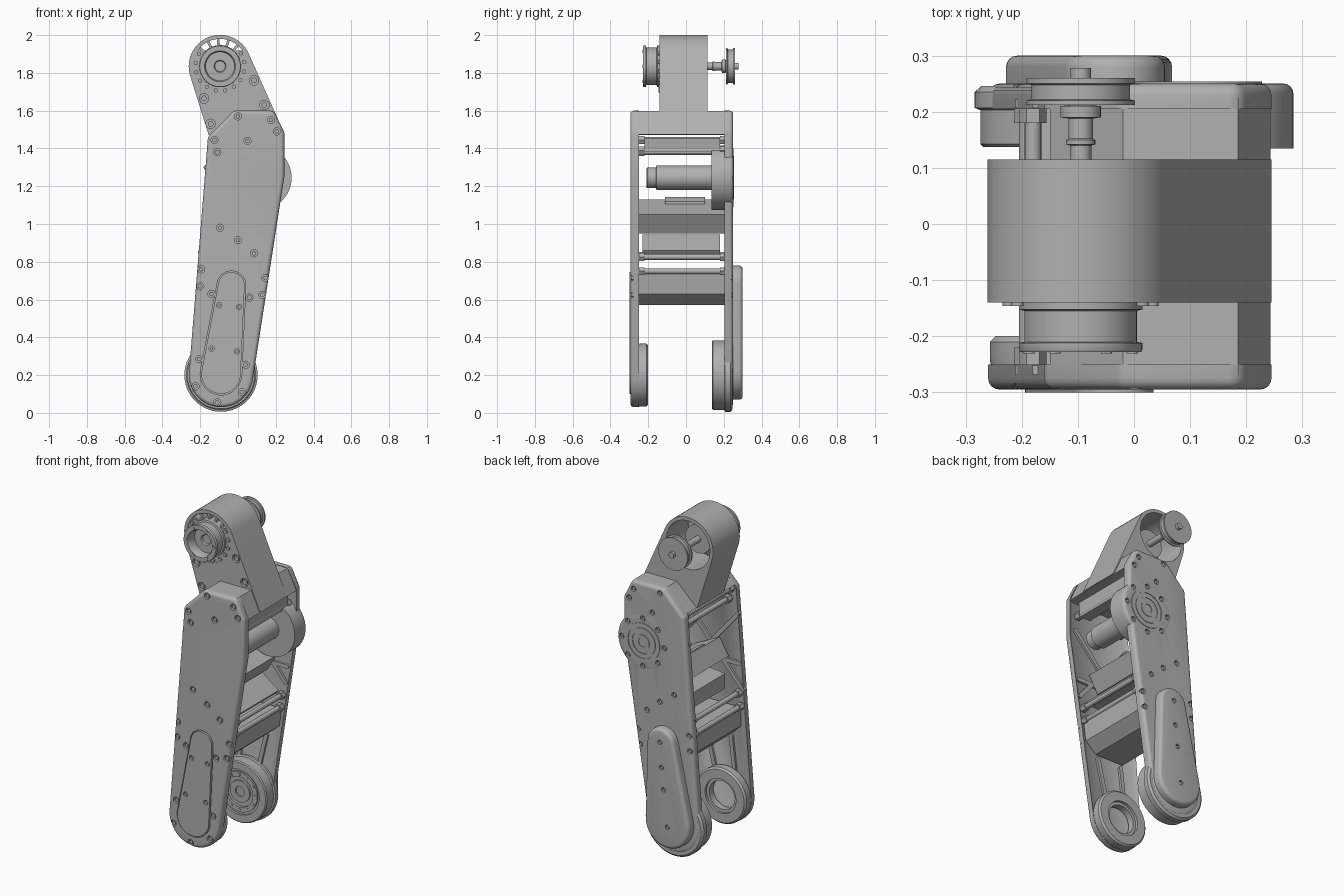
import bpy, bmesh, math

if "Cube" in bpy.data.objects:
    bpy.data.objects.remove(bpy.data.objects["Cube"])

GREY = (0.44, 0.44, 0.44, 1)
grey = bpy.data.materials.new("machined_grey")
grey.use_nodes = True
grey.diffuse_color = GREY
grey.node_tree.nodes["Principled BSDF"].inputs["Base Color"].default_value = GREY


def finish(name, bm):
    bmesh.ops.remove_doubles(bm, verts=bm.verts, dist=1e-5)
    bmesh.ops.recalc_face_normals(bm, faces=bm.faces)
    mesh = bpy.data.meshes.new(name)
    bm.to_mesh(mesh)
    bm.free()
    mesh.materials.append(grey)
    obj = bpy.data.objects.new(name, mesh)
    bpy.context.collection.objects.link(obj)
    smooth(obj)
    return obj


def smooth(obj):
    bpy.ops.object.select_all(action='DESELECT')
    obj.select_set(True)
    bpy.context.view_layer.objects.active = obj
    bpy.ops.object.shade_smooth_by_angle(angle=math.radians(32))


def around(centre, r, count, start=0.0, step=None):
    step = step or 360 / count
    return [(centre[0] + r * math.cos(math.radians(start + i * step)),
             centre[1] + r * math.sin(math.radians(start + i * step))) for i in range(count)]


def half_hull(pts):
    chain = []
    for p in pts:
        while len(chain) > 1:
            a, b = chain[-2:]
            if (b[0] - a[0]) * (p[1] - a[1]) - (b[1] - a[1]) * (p[0] - a[0]) > 1e-9:
                break
            chain.pop()
        chain.append(p)
    return chain[:-1]


def prism(name, circles, y0, y1, round_at=None, size=0.02, pocket=0):
    """Extrude the hull of (x, z, radius) circles from y0 to y1."""
    pts = []
    for x, z, r in circles:
        pts += around((x, z), r, 1 if r == 0 else (48 if r > 0.05 else 16))
    pts = sorted({(round(x, 5), round(z, 5)) for x, z in pts})
    hull = half_hull(pts) + half_hull(pts[::-1])
    bm = bmesh.new()
    rings = [[bm.verts.new((x, y, z)) for x, z in hull] for y in (y0, y1)]
    caps = {y: bm.faces.new(ring) for y, ring in zip((y0, y1), rings)}
    n = len(hull)
    for i in range(n):
        j = (i + 1) % n
        bm.faces.new((rings[0][i], rings[0][j], rings[1][j], rings[1][i]))
    bmesh.ops.recalc_face_normals(bm, faces=bm.faces)
    if pocket:
        inner = caps[y0 if round_at == y1 else y1]
        bmesh.ops.inset_region(bm, faces=[inner], thickness=0.025)
        bmesh.ops.translate(bm, verts=inner.verts, vec=(0, pocket, 0))
    if round_at is not None:
        bmesh.ops.bevel(bm, geom=list(caps[round_at].edges), offset=size, segments=4,
                        profile=0.5, affect='EDGES')
    return finish(name, bm)


def lathe(name, x, z, profile, n=64, closed=False):
    """Turn (radius, y) points about an axis along y through (x, z)."""
    bm = bmesh.new()
    rows = []
    for i in range(n):
        a = i * math.tau / n
        rows.append([bm.verts.new((x + r * math.cos(a), y, z + r * math.sin(a)))
                     for r, y in profile])
    count = len(profile) - (0 if closed else 1)
    for i in range(n):
        a, b = rows[i], rows[(i + 1) % n]
        for k in range(count):
            m = (k + 1) % len(profile)
            bm.faces.new((a[k], b[k], b[m], a[m]))
    return finish(name, bm)


def rod(name, x, z, r, y0, y1, n=32):
    return lathe(name, x, z, [(0, y0), (r, y0), (r, y1), (0, y1)], n)


def combine(obj, other, operation='DIFFERENCE'):
    mod = obj.modifiers.new("combine", 'BOOLEAN')
    mod.object, mod.operation, mod.solver = other, operation, 'EXACT'
    bpy.ops.object.select_all(action='DESELECT')
    obj.select_set(True)
    bpy.context.view_layer.objects.active = obj
    bpy.ops.object.modifier_apply(modifier=mod.name)
    bpy.data.objects.remove(other)
    smooth(obj)


def bolt_holes(obj, spots, y, inward, r=0.019):
    """Sink round counterbores with a screw head in each."""
    bm = bmesh.new()
    heads = bmesh.new()
    for x, z in spots:
        for target, rad, a, b in ((bm, r, -0.01, 0.018), (heads, r * 0.6, 0.004, 0.019)):
            ring = [target.verts.new((px, y + inward * a, pz)) for px, pz in around((x, z), rad, 16)]
            face = target.faces.new(ring)
            out = bmesh.ops.extrude_face_region(target, geom=[face])["geom"]
            bmesh.ops.translate(target, vec=(0, inward * (b - a), 0),
                                verts=[v for v in out if isinstance(v, bmesh.types.BMVert)])
    finish(obj.name + "_screws", heads)
    combine(obj, finish("hole_cutter", bm))


# Shared axes
LOW, TOP, MOT = (-0.09, 0.2), (-0.095, 1.835), (0.113, 1.245)
outline = [(-0.135, 1.45, 0.025), (-0.01, 1.57, 0.03), (0.17, 1.57, 0.03),
           (0.215, 1.48, 0.03), (0.215, 1.25, 0.03), LOW + (0.17,)]

# Side plates with pocketed inner faces; the back one carries the motor boss
front = prism("front_plate", outline, -0.295, -0.25, -0.295, pocket=-0.015)
back = prism("back_plate", outline, 0.205, 0.25, 0.25, pocket=0.015)
boss = prism("motor_boss", [MOT + (0.171,)], 0.135, 0.2505, 0.2505, 0.018)
combine(back, boss, 'UNION')
plate_bolts = [(0, 1.57), (0.175, 1.55), (0.205, 1.49), (0.05, 1.44), (-0.125, 1.445),
               (-0.11, 1.38), (-0.095, 0.98), (0, 0.915), (0.085, 0.845), (-0.195, 0.76),
               (-0.2, 0.67), (0.145, 0.715), (0.13, 0.625)]
foot_bolts = [(-0.14, 0.63), (0.06, 0.61), (-0.205, 0.285), (-0.225, 0.14),
              (-0.11, 0.055), (0.02, 0.11), (0.04, 0.255)]
bolt_holes(front, plate_bolts + foot_bolts, -0.295, 1)
bolt_holes(back, plate_bolts[:4] + plate_bolts[6:] + around(MOT, 0.142, 8), 0.25, -1, 0.016)

# Ribs on the inner faces
ribs = [(-0.17, 1.3, 0.17, 0.9), (0.2, 1.3, -0.2, 0.85), (-0.18, 1.0, 0.18, 1.0),
        (-0.12, 0.55, -0.15, 0.3), (0.04, 0.55, -0.02, 0.3)]
for x0, z0, x1, z1 in ribs:
    prism("front_rib", [(x0, z0, 0.012), (x1, z1, 0.012)], -0.268, -0.252)
    prism("back_rib", [(x0, z0, 0.012), (x1, z1, 0.012)], 0.207, 0.222)

# Long covers: a flush one in a grooved recess in front, a raised one behind
cover_ends = [(-0.09, 0.205), (-0.035, 0.675)]
combine(front, prism("groove_cutter", [cover_ends[0] + (0.11,), cover_ends[1] + (0.076,)], -0.32, -0.276))
cover = prism("front_cover", [cover_ends[0] + (0.104,), cover_ends[1] + (0.07,)], -0.3, -0.274)
bolt_holes(cover, [(-0.1, 0.57), (0.005, 0.56), (-0.14, 0.34), (-0.005, 0.325)], -0.3, 1, 0.014)
cover = prism("back_cover", [(-0.08, 0.218, 0.148), (-0.035, 0.69, 0.09)], 0.24, 0.3, 0.3, 0.02)
bolt_holes(cover, [(-0.035, 0.7), (-0.045, 0.55), (-0.06, 0.42), (-0.085, 0.2)], 0.3, -1, 0.014)

# Lower joint: open bearing ring in front, stepped disc behind
lathe("front_bearing_ring", *LOW, [(0.165, -0.255), (0.167, -0.24), (0.167, -0.21), (0.157, -0.2),
      (0.103, -0.2), (0.103, -0.215), (0.085, -0.215), (0.085, -0.255)], closed=True)
lathe("back_joint_disc", *LOW, [(0, 0.155), (0.03, 0.155), (0.03, 0.145), (0.065, 0.145), (0.065, 0.155),
      (0.09, 0.155), (0.09, 0.14), (0.12, 0.14), (0.12, 0.15), (0.135, 0.15), (0.135, 0.137),
      (0.178, 0.137), (0.184, 0.143), (0.184, 0.203), (0.194, 0.207), (0.194, 0.235),
      (0.182, 0.246), (0, 0.246)])
for x, z in around(LOW, 0.105, 12):
    rod("joint_screw", x, z, 0.008, 0.137, 0.15, 12)

# Upper bracket with a bored head, and the block carrying it
bracket = prism("upper_bracket", [TOP + (0.166,), (-0.155, 1.47, 0), (-0.12, 1.47, 0), (0.245, 1.48, 0)],
                -0.14, 0.115)
combine(bracket, rod("bore_cutter", *TOP, 0.145, -0.3, 0.3, 64))
bolt_holes(bracket, [(-0.18, 1.665), (-0.145, 1.53), (0.14, 1.63), (0.085, 1.76)], -0.14, 1, 0.025)
prism("shoulder_block", [(-0.15, 1.47, 0), (-0.02, 1.597, 0), (0.185, 1.597, 0), (0.243, 1.475, 0)], -0.27, 0.225)

# Web, spokes and screws around the upper drive
prism("bore_web", [p + (0,) for p in around(TOP, 0.147, 51, 145, 5)], -0.137, -0.09)
for inner, outer in zip(around(TOP, 0.1, 5, 50, 22), around(TOP, 0.143, 5, 50, 22)):
    prism("bore_spoke", [inner + (0.007,), outer + (0.007,)], -0.13, -0.09)
for x, z in around(TOP, 0.13, 12, 150, 22):
    rod("web_screw", x, z, 0.011, -0.146, -0.13, 16)

# Upper drive: cupped hub in front, shaft and pulley behind
lathe("upper_hub", *TOP, [(0, -0.16), (0.028, -0.16), (0.032, -0.17), (0.075, -0.17), (0.075, -0.215),
      (0.082, -0.228), (0.108, -0.228), (0.11, -0.224), (0.11, -0.212), (0.1, -0.21), (0.1, -0.155),
      (0.11, -0.152), (0.112, -0.04), (0.085, -0.03), (0.085, 0.02), (0, 0.02)])
for x, z in around(TOP, 0.092, 6):
    rod("hub_screw", x, z, 0.01, -0.231, -0.22, 12)
lathe("pulley_shaft", *TOP, [(0, 0), (0.019, 0), (0.019, 0.14), (0.026, 0.142), (0.026, 0.15), (0.022, 0.152),
      (0.022, 0.188), (0.036, 0.19), (0.036, 0.21), (0.018, 0.212), (0.018, 0.278), (0, 0.278)], 32)
lathe("pulley", *TOP, [(0.015, 0.212), (0.097, 0.212), (0.097, 0.22), (0.088, 0.222), (0.088, 0.248),
      (0.097, 0.25), (0.097, 0.26), (0.015, 0.26)], closed=True)

# Main motor and its rear bearing face
lathe("motor_body", *MOT, [(0, -0.21), (0.05, -0.21), (0.055, -0.205), (0.055, -0.16), (0.065, -0.155),
      (0.065, 0.14), (0, 0.14)], 48)
for r in (0.115, 0.085, 0.045):
    lathe("motor_rear_ring", *MOT, [(r, 0.245), (r, 0.254), (r - 0.018, 0.254), (r - 0.018, 0.245)], closed=True)

# Inner modules
prism("battery", [(-0.05, 1.13, 0), (0.11, 1.05, 0), (0.05, 0.95, 0), (-0.11, 1.03, 0)], -0.25, 0.205)
prism("battery_pad", [(-0.05, 1.142, 0), (0, 1.118, 0), (0, 1.105, 0), (-0.05, 1.13, 0)], -0.11, 0.1)
prism("controller", [(-0.1, 0.93, 0), (0.03, 0.945, 0), (0.145, 0.86, 0), (0.13, 0.84, 0), (-0.1, 0.84, 0)],
      -0.23, 0.18)
prism("lower_tray", [(-0.185, 0.74, 0), (0.145, 0.74, 0), (0.13, 0.63, 0), (0.06, 0.57, 0),
                     (-0.13, 0.57, 0), (-0.19, 0.63, 0)], -0.255, 0.21)
prism("upper_crossbar", [(0.13, 1.455, 0), (0.21, 1.455, 0), (0.2, 1.37, 0), (0.13, 1.37, 0)], -0.22, 0.18)

# Spacer posts joining the plates
for x, z in [(-0.125, 1.445), (-0.11, 1.38), (0.19, 1.39), (-0.18, 0.83), (0.15, 0.825),
             (-0.19, 0.75), (0.14, 0.75)]:
    rod("spacer_post", x, z, 0.015, -0.255, 0.21, 16)
    for y0, y1 in ((-0.255, -0.22), (0.18, 0.21)):
        rod("post_collar", x, z, 0.024, y0, y1, 6)
